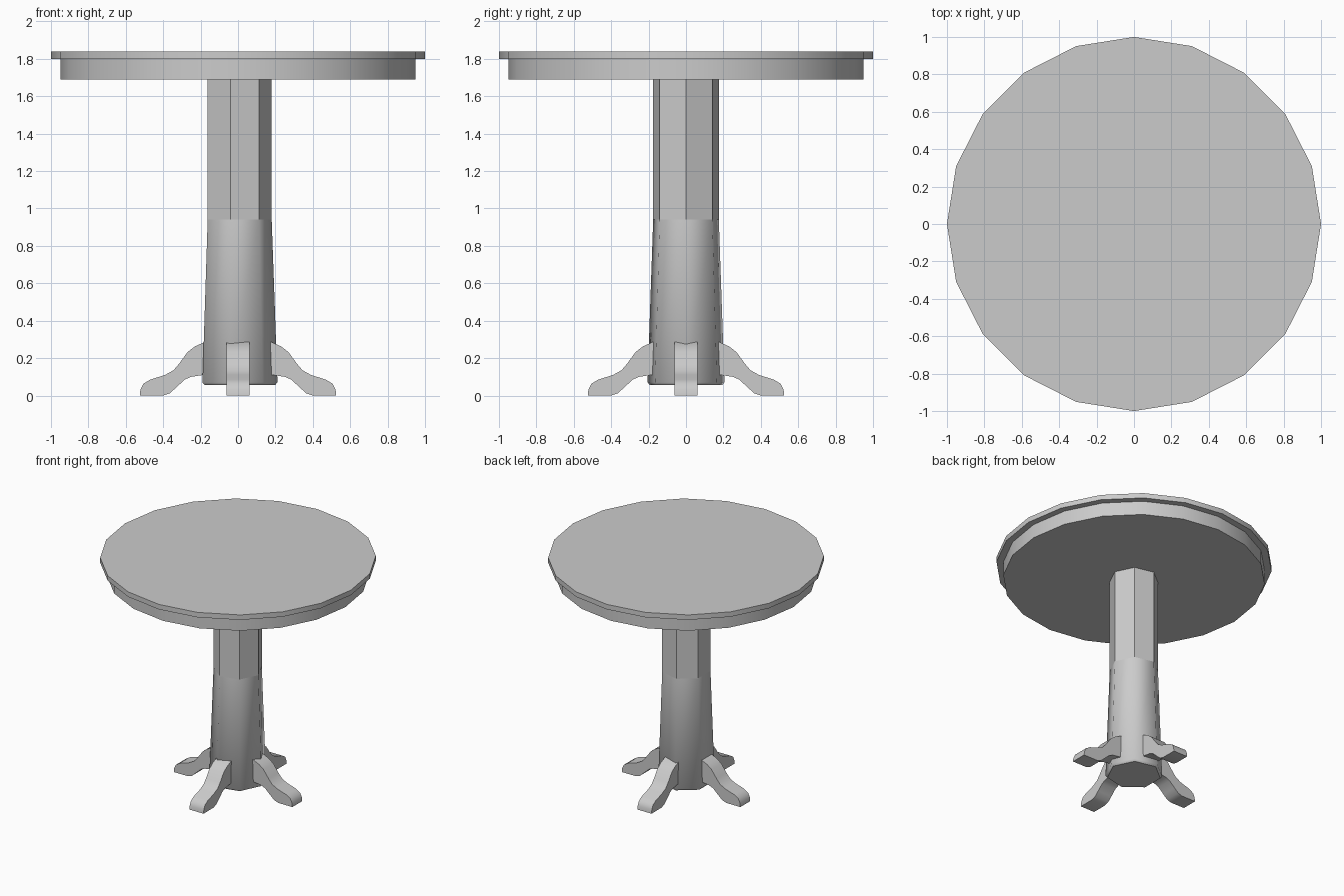
import bpy, bmesh
from math import cos, sin, pi

if "Cube" in bpy.data.objects:
    bpy.data.objects.remove(bpy.data.objects["Cube"])


def finish(name, bm, smooth):
    """Turn a bmesh into an object; smooth() picks the smooth-shaded faces."""
    bmesh.ops.recalc_face_normals(bm, faces=bm.faces)
    for f in bm.faces:
        f.smooth = smooth(f)
    mesh = bpy.data.meshes.new(name)
    bm.to_mesh(mesh)
    bm.free()
    obj = bpy.data.objects.new(name, mesh)
    bpy.context.collection.objects.link(obj)
    return obj


def lathe(name, sides, profile, smooth=True):
    """Stack of regular polygons given as (radius, z), capped at both ends."""
    bm = bmesh.new()
    rings = [[bm.verts.new((r * cos(2 * pi * i / sides), r * sin(2 * pi * i / sides), z))
              for i in range(sides)] for r, z in profile]
    for a, b in zip(rings, rings[1:]):
        for i in range(sides):
            j = (i + 1) % sides
            bm.faces.new((a[i], a[j], b[j], b[i]))
    bm.faces.new(rings[0])
    bm.faces.new(rings[-1])
    return finish(name, bm, lambda f: smooth and len(f.verts) == 4)


def leg(name, turn):
    """Curved foot profile extruded across its width and turned about z."""
    bm = bmesh.new()
    sides = []
    for w in (-0.0625, 0.0625):
        sides.append([bm.verts.new((x * cos(turn) - w * sin(turn),
                                    x * sin(turn) + w * cos(turn), z))
                      for x, z in LEG_PROFILE])
    n = len(LEG_PROFILE)
    for i in range(n):
        j = (i + 1) % n
        bm.faces.new((sides[0][i], sides[0][j], sides[1][j], sides[1][i]))
    for s in sides:
        bm.faces.new(s)
    obj = finish(name, bm, lambda f: False)
    bpy.ops.object.select_all(action='DESELECT')
    obj.select_set(True)
    bpy.context.view_layer.objects.active = obj
    bpy.ops.object.shade_smooth_by_angle(angle=0.7)
    return obj


LEG_PROFILE = [(0.15, 0.297), (0.185, 0.283), (0.23, 0.263), (0.27, 0.232),
               (0.315, 0.17), (0.345, 0.135), (0.39, 0.11), (0.47, 0.085),
               (0.507, 0.062), (0.522, 0.03), (0.525, 0), (0.4, 0),
               (0.365, 0.012), (0.33, 0.043), (0.285, 0.085), (0.25, 0.1),
               (0.185, 0.11), (0.15, 0.11)]

# Round top and the apron beneath it
lathe("table_top", 20, [(1.0, 1.8), (1.0, 1.84)])
lathe("apron", 20, [(0.95, 1.69), (0.95, 1.8)])

# Seven-sided pedestal: faceted upper post, tapered smooth lower post
lathe("upper_post", 7, [(0.18, 0.94), (0.18, 1.69)], smooth=False)
lathe("lower_post", 7, [(0.197, 0.055), (0.211, 0.07), (0.18, 0.94)])

# Four feet
for i, side in enumerate(("right", "back", "left", "front")):
    leg(side + "_leg", i * pi / 2)
